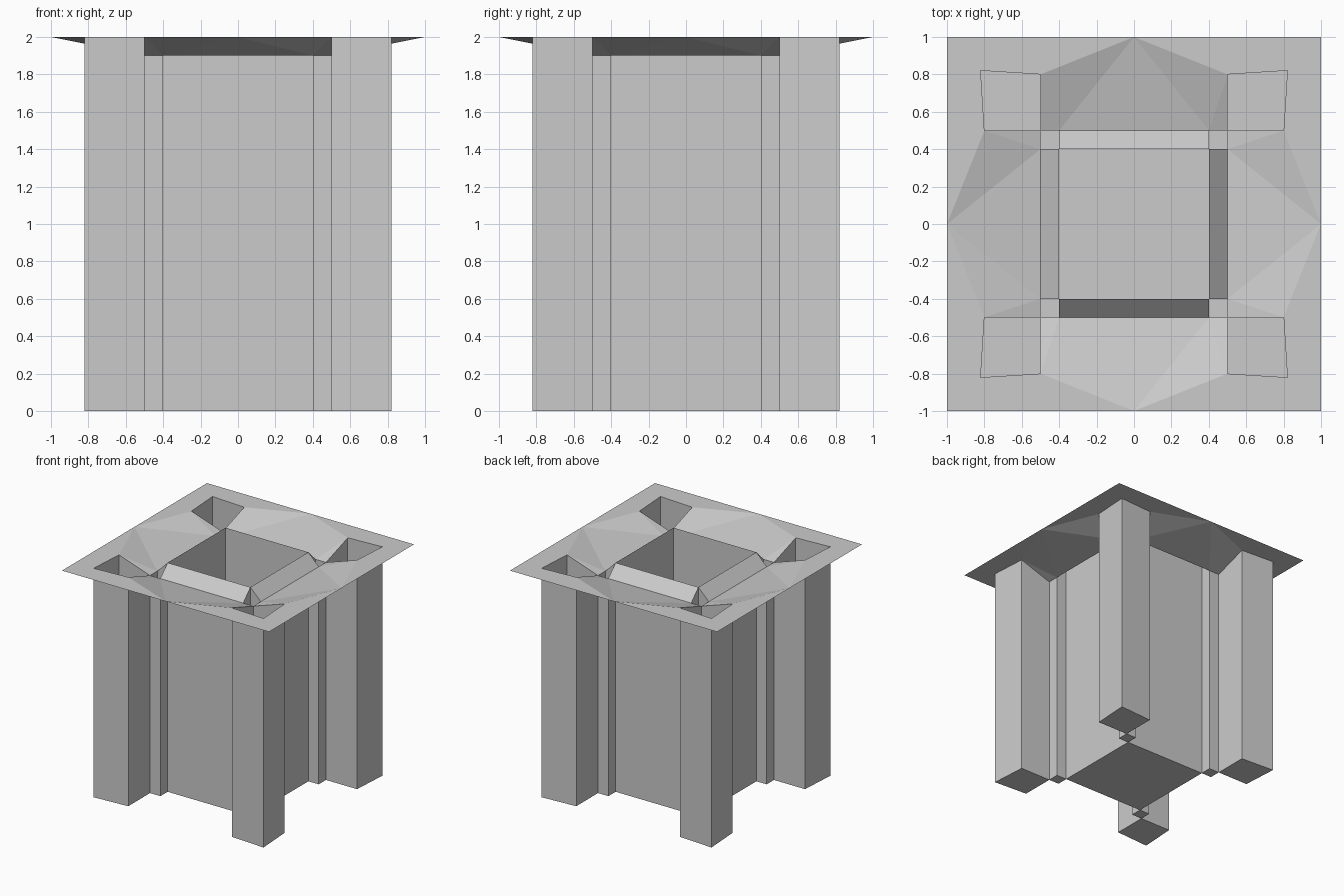
import bpy
import bmesh

cube = bpy.data.objects.get("Cube")
if cube:
    bpy.data.objects.remove(cube)

TOP, DIP = 2.0, 1.9        # plate level and sunken level around the rim
INNER, OUTER = 0.4, 0.5    # central opening and foot of the rim

grey = bpy.data.materials.new("plain grey")
grey.use_nodes = True
colour = (0.6, 0.6, 0.6, 1)
grey.diffuse_color = colour
grey.node_tree.nodes["Principled BSDF"].inputs["Base Color"].default_value = colour


def quarter_part(name, faces):
    """Make one quarter of a part from faces and mirror it across x and y."""
    bm = bmesh.new()
    for points in faces:
        bm.faces.new([bm.verts.new(p) for p in points])
    bmesh.ops.remove_doubles(bm, verts=bm.verts, dist=0.0001)
    mesh = bpy.data.meshes.new(name)
    bm.to_mesh(mesh)
    bm.free()
    mesh.materials.append(grey)
    obj = bpy.data.objects.new(name, mesh)
    bpy.context.collection.objects.link(obj)
    mirror = obj.modifiers.new("Mirror", 'MIRROR')
    mirror.use_axis = (True, True, False)
    mirror.use_clip = True
    return obj


def shaft(rim, closed=True):
    """Open-topped shaft facing inward: walls below the rim points and a floor."""
    floor = [(x, y, 0) for x, y, z in rim]
    count = len(rim) if closed else len(rim) - 1
    faces = []
    for i in range(count):
        j = (i + 1) % len(rim)
        faces.append([floor[j], floor[i], rim[i], rim[j]])
    return faces, floor


def swapped(face):
    """Reflect a face across the diagonal, keeping it facing up."""
    return [(y, x, z) for x, y, z in reversed(face)]


# Key points of one quarter
edge_mid = (0, 1, TOP)
side_mid = (1, 0, TOP)
corner = (1, 1, TOP)
hole_back = (OUTER, 0.8, TOP)
hole_far = (0.82, 0.82, TOP)
hole_side = (0.8, OUTER, TOP)
hole_near = (OUTER, OUTER, DIP)
foot_back = (INNER, OUTER, DIP)
foot_side = (OUTER, INNER, DIP)
lip = (INNER, INNER, TOP)

# Flat border around the corner openings
quarter_part("flat_border", [
    [edge_mid, hole_back, hole_far, corner],
    [corner, hole_far, hole_side, side_mid],
])

# Faceted slopes running down to the rim
slopes = [
    [edge_mid, (0, OUTER, DIP), foot_back],
    [edge_mid, foot_back, hole_back],
    [hole_back, foot_back, hole_near],
]
quarter_part("sunken_slopes", slopes + [swapped(f) for f in slopes])

# Raised rim around the central opening
strip = [(0, OUTER, DIP), (0, INNER, TOP), lip, foot_back]
quarter_part("raised_rim", [strip, swapped(strip)])

# Corner, linking and central shafts
walls, floor = shaft([hole_near, hole_side, hole_far, hole_back])
quarter_part("corner_shafts", walls + [floor])

walls, floor = shaft([lip, foot_side, hole_near, foot_back])
quarter_part("linking_shafts", walls + [floor])

walls, floor = shaft([(INNER, 0, TOP), lip, (0, INNER, TOP)], closed=False)
quarter_part("central_shaft", walls + [[(0, 0, 0)] + floor])
